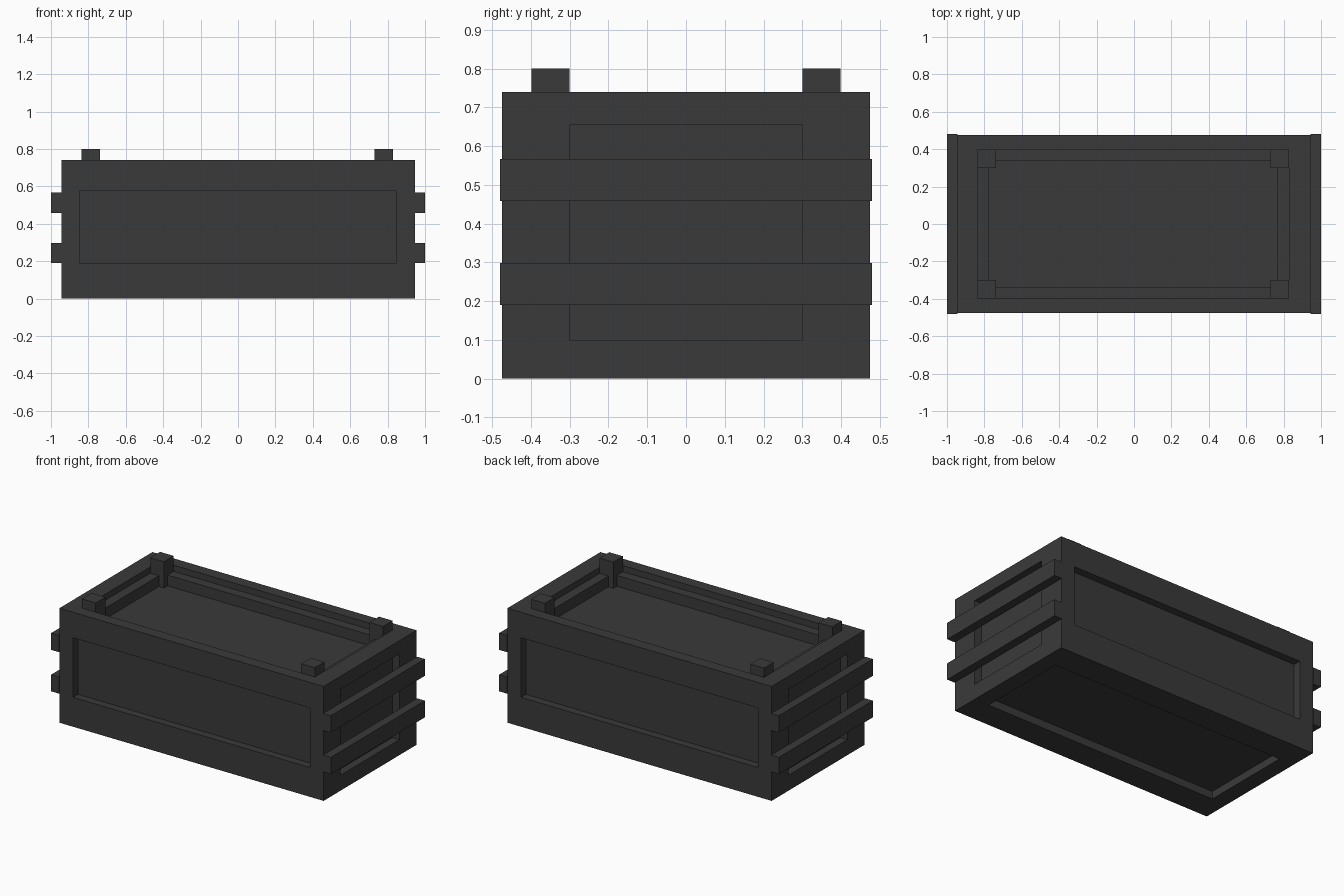
import bpy, bmesh
from mathutils import Vector

if "Cube" in bpy.data.objects:
    bpy.data.objects.remove(bpy.data.objects["Cube"])

mat = bpy.data.materials.new("dark_grey")
mat.diffuse_color = (0.042, 0.042, 0.042, 1)
mat.use_nodes = True
mat.node_tree.nodes["Principled BSDF"].inputs["Base Color"].default_value = mat.diffuse_color


def add_object(name, bm):
    mesh = bpy.data.meshes.new(name)
    bm.to_mesh(mesh)
    bm.free()
    mesh.materials.append(mat)
    obj = bpy.data.objects.new(name, mesh)
    bpy.context.collection.objects.link(obj)
    return obj


def box_bm(lo, hi):
    bm = bmesh.new()
    bmesh.ops.create_cube(bm, size=1)
    for v in bm.verts:
        v.co = [hi[i] if v.co[i] > 0 else lo[i] for i in range(3)]
    bm.normal_update()
    return bm


def box(name, x, y, z):
    return add_object(name, box_bm((x[0], y[0], z[0]), (x[1], y[1], z[1])))


def recess(bm, normal, limits, depth):
    """Sink a rectangular panel into the face with this normal.
    limits maps each in-plane axis to its (low, high) edges."""
    n = Vector(normal)
    face = max(bm.faces, key=lambda f: f.calc_center_median().dot(n))
    bmesh.ops.inset_individual(bm, faces=[face], thickness=0.05)
    centre = face.calc_center_median()
    for v in face.verts:
        for axis, (lo, hi) in limits.items():
            v.co[axis] = lo if v.co[axis] < centre[axis] else hi
    inner = bmesh.ops.extrude_discrete_faces(bm, faces=[face])["faces"][0]
    bmesh.ops.translate(bm, verts=inner.verts, vec=-n * depth)
    bm.normal_update()


X, Y, Z = 0, 1, 2
TX0, TX1, TY = -0.837, 0.828, 0.398      # top opening
FLOOR, LEDGE, RIM = 0.63, 0.70, 0.74

# Crate body with a sunken panel on every side
bm = box_bm((-0.945, -0.475, 0), (0.945, 0.475, RIM))
for s in (-1, 1):
    recess(bm, (0, s, 0), {X: (-0.847, 0.847), Z: (0.19, 0.575)}, 0.05)
    recess(bm, (s, 0, 0), {Y: (-0.3, 0.3), Z: (0.10, 0.655)}, 0.05)
recess(bm, (0, 0, -1), {X: (-0.84, 0.84), Y: (-0.3, 0.3)}, 0.05)
recess(bm, (0, 0, 1), {X: (TX0, TX1), Y: (-TY, TY)}, RIM - FLOOR)
add_object("crate_body", bm)

# Slats bridging the end panels
for side, xs in (("left", (-1, -0.945)), ("right", (0.945, 1))):
    for level, zs in (("lower", (0.19, 0.298)), ("upper", (0.458, 0.567))):
        box(f"{side}_{level}_slat", xs, (-0.48, 0.48), zs)

# Corner posts standing in the top opening
P, R = 0.098, 0.062                       # post and rail widths
for side, xs in (("left", (TX0, TX0 + P)), ("right", (TX1 - P, TX1))):
    for end, ys in (("front", (-TY, P - TY)), ("back", (TY - P, TY))):
        box(f"{side}_{end}_post", xs, ys, (FLOOR, 0.80))

# Low rails between the posts
for side, xs in (("left", (TX0, TX0 + R)), ("right", (TX1 - R, TX1))):
    box(f"{side}_rail", xs, (P - TY, TY - P), (FLOOR, LEDGE))
for end, ys in (("front", (-TY, R - TY)), ("back", (TY - R, TY))):
    box(f"{end}_rail", (TX0 + P, TX1 - P), ys, (FLOOR, LEDGE))
